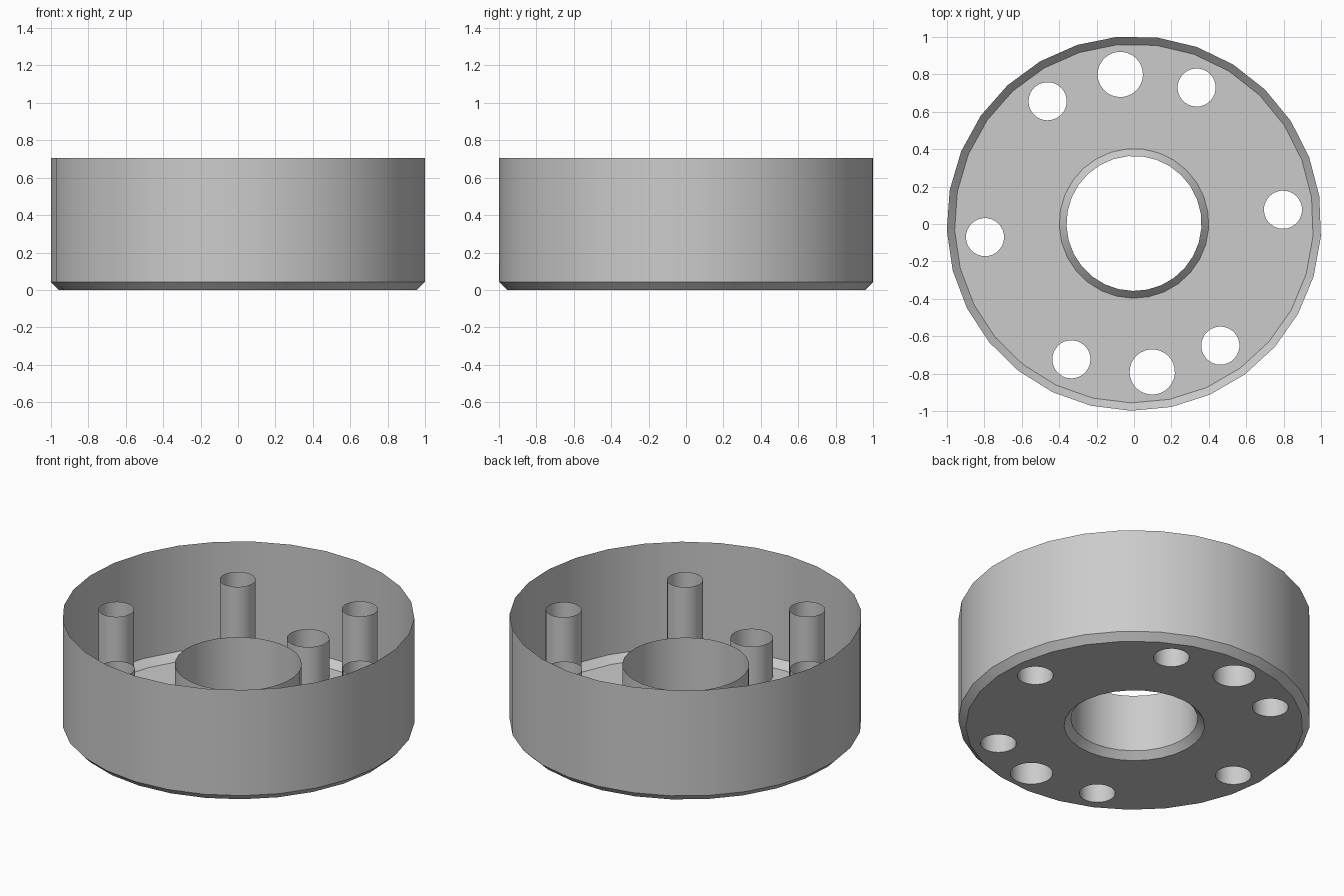
import bpy
import bmesh
from math import cos, sin, radians, pi

if "Cube" in bpy.data.objects:
    bpy.data.objects.remove(bpy.data.objects["Cube"], do_unlink=True)

SIDES = 29            # facets on every round part
TURN = 5.26           # rotation of the whole layout, in degrees
CENTRE = (0.0, 0.003)
RIM, HUB, BEVEL = 1.0015, 0.40, 0.042
PEG_RING = 0.80

grey = bpy.data.materials.new("light grey")
grey.use_nodes = True
grey.diffuse_color = (0.6, 0.6, 0.6, 1)
grey.node_tree.nodes["Principled BSDF"].inputs["Base Color"].default_value = (0.6, 0.6, 0.6, 1)


def ring(bm, centre, radius, z):
    """Add a circle of vertices."""
    start = radians(90 + TURN)
    return [bm.verts.new((centre[0] + radius * cos(start + 2 * pi * i / SIDES),
                          centre[1] + radius * sin(start + 2 * pi * i / SIDES), z))
            for i in range(SIDES)]


def finish(name, bm):
    mesh = bpy.data.meshes.new(name)
    bm.to_mesh(mesh)
    bm.free()
    mesh.materials.append(grey)
    obj = bpy.data.objects.new(name, mesh)
    bpy.context.collection.objects.link(obj)
    bpy.ops.object.select_all(action='DESELECT')
    obj.select_set(True)
    bpy.context.view_layer.objects.active = obj
    bpy.ops.object.shade_smooth_by_angle(angle=radians(30))


def lathe(name, centre, profile):
    """Skin a list of (radius, height) rings into an open sheet."""
    bm = bmesh.new()
    rings = [ring(bm, centre, r, z) for r, z in profile]
    for low, high in zip(rings, rings[1:]):
        for i in range(SIDES):
            j = (i + 1) % SIDES
            bm.faces.new((low[i], low[j], high[j], high[i]))
    finish(name, bm)


# Open-topped outer wall and the hub tube, both bevelled at the floor
lathe("outer_wall", CENTRE, [(RIM - BEVEL, 0), (RIM, BEVEL), (RIM, 0.705)])
lathe("hub_tube", CENTRE, [(HUB - BEVEL + 0.003, 0.402), (HUB - BEVEL + 0.003, BEVEL), (HUB, 0)])

# Hollow pegs: six tall ones evenly spaced and two short wide ones
pegs = [("tall_peg", TURN + 60 * k, 0.102, 0.56) for k in range(6)]
pegs += [("short_peg_back", 90 + TURN, 0.121, 0.24),
         ("short_peg_front", 277, 0.121, 0.24)]
holes = [(CENTRE, HUB)]
for name, angle, radius, height in pegs:
    spot = (CENTRE[0] + PEG_RING * cos(radians(angle)),
            CENTRE[1] + PEG_RING * sin(radians(angle)))
    lathe(name, spot, [(radius, height), (radius, 0)])
    holes.append((spot, radius))

# Floor sheet pierced by the hub and every peg
bm = bmesh.new()
for centre, radius in [(CENTRE, RIM - BEVEL)] + holes:
    loop = ring(bm, centre, radius, 0)
    for a, b in zip(loop, loop[1:] + loop[:1]):
        bm.edges.new((a, b))
bmesh.ops.triangle_fill(bm, edges=bm.edges[:], use_beauty=True, normal=(0, 0, -1))
for face in bm.faces:
    face.normal_update()
    if face.normal.z > 0:
        face.normal_flip()
finish("floor", bm)
